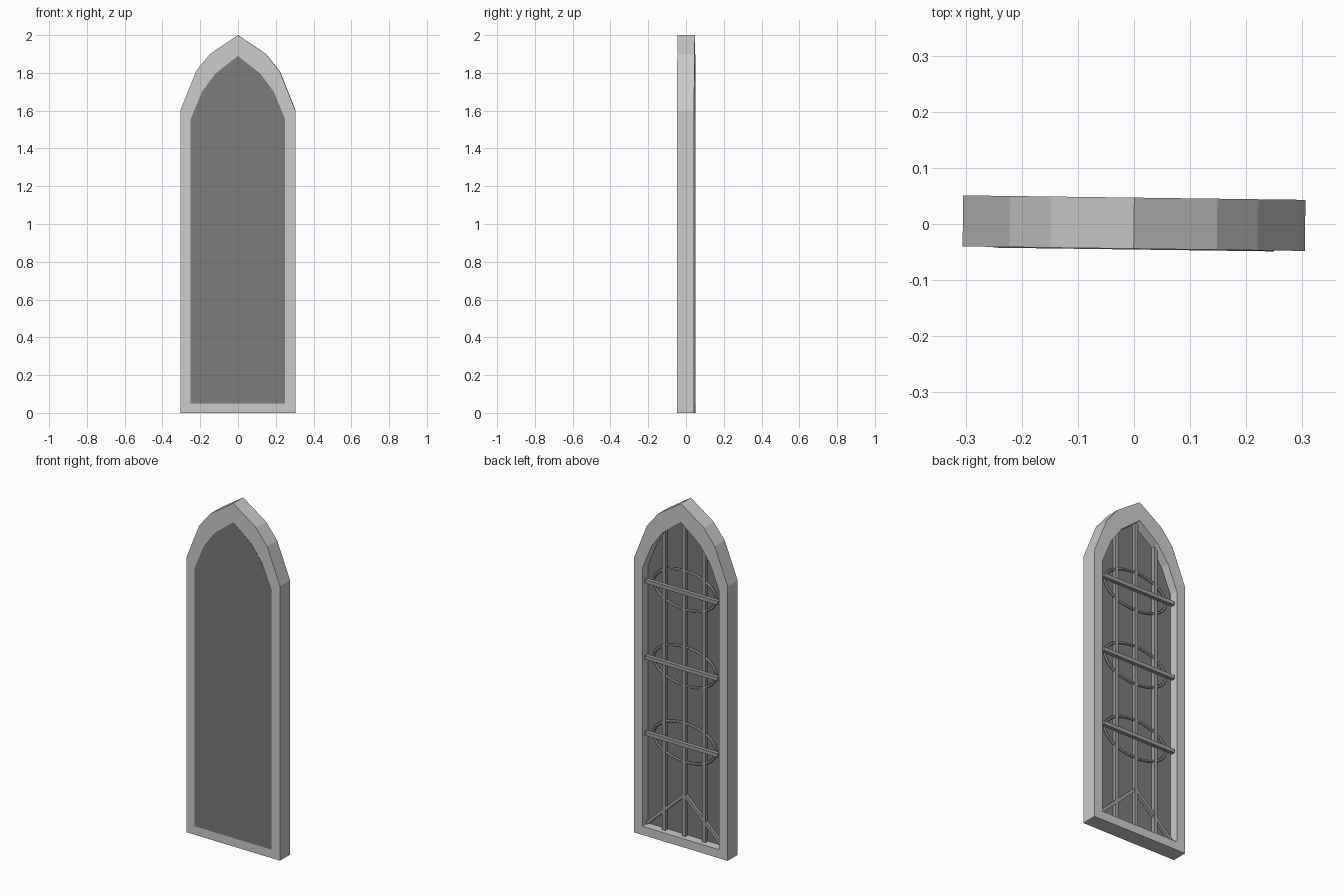
import bpy, bmesh, math
from mathutils import Matrix, Vector

if "Cube" in bpy.data.objects:
    bpy.data.objects.remove(bpy.data.objects["Cube"])

TURN = Matrix.Rotation(math.radians(-0.75), 4, 'Z')  # whole window is turned very slightly
BACK, FRONT = 0.047, -0.044


def material(name, value):
    m = bpy.data.materials.new(name)
    m.diffuse_color = (value, value, value, 1)
    m.use_nodes = True
    m.node_tree.nodes["Principled BSDF"].inputs["Base Color"].default_value = m.diffuse_color
    return m


dark = material("dark_glass", 0.2)
iron = material("dark_iron", 0.35)


def make_object(name, bm, mat=None):
    bmesh.ops.recalc_face_normals(bm, faces=bm.faces)
    bm.transform(TURN)
    mesh = bpy.data.meshes.new(name)
    bm.to_mesh(mesh)
    bm.free()
    ob = bpy.data.objects.new(name, mesh)
    bpy.context.collection.objects.link(ob)
    if mat:
        mesh.materials.append(mat)
    return ob


def arch(half):
    """Closed pointed-arch outline from its right half, apex last."""
    return half + [(-x, z) for x, z in reversed(half[:-1])]


def bar(name, a, b, y, w, d):
    """Square bar between two (x, z) points at depth y."""
    a, b = Vector((a[0], y, a[1])), Vector((b[0], y, b[1]))
    along = b - a
    bm = bmesh.new()
    bmesh.ops.create_cube(bm, size=1)
    bm.transform(Matrix.Diagonal((along.length, d, w, 1)))
    angle = -math.atan2(along.z, along.x)
    bm.transform(Matrix.Translation((a + b) / 2) @ Matrix.Rotation(angle, 4, 'Y'))
    make_object(name, bm, iron)


def oval_ring(name, z0, y, rx, rz, tube, segs=32, sides=6):
    bm = bmesh.new()
    rows = []
    for i in range(segs):
        t = 2 * math.pi * i / segs
        row = []
        for j in range(sides):
            p = 2 * math.pi * j / sides
            r = tube * math.cos(p)
            row.append(bm.verts.new(((rx + r) * math.cos(t), y + tube * math.sin(p),
                                     z0 + (rz + r) * math.sin(t))))
        rows.append(row)
    for i in range(segs):
        for j in range(sides):
            k, l = (i + 1) % segs, (j + 1) % sides
            bm.faces.new((rows[i][j], rows[k][j], rows[k][l], rows[i][l]))
    make_object(name, bm, iron)


outer = arch([(0.305, 0), (0.305, 1.6), (0.221, 1.81), (0.148, 1.9), (0, 2)])
inner = arch([(0.25, 0.05), (0.25, 1.555), (0.19, 1.70), (0.12, 1.795), (0, 1.89)])

# Stone frame: outer and inner arch bridged into a hollow band
bm = bmesh.new()
loops = [[bm.verts.new((x, y, z)) for x, z in pts]
         for pts, y in ((outer, FRONT), (outer, BACK), (inner, BACK), (inner, FRONT))]
n = len(outer)
for s in range(4):
    p, q = loops[s], loops[(s + 1) % 4]
    for i in range(n):
        k = (i + 1) % n
        bm.faces.new((p[i], p[k], q[k], q[i]))
make_object("frame", bm)

# Pane filling the opening, a hair proud of the frame front
bm = bmesh.new()
face = bm.faces.new([bm.verts.new((x, -0.0455, z)) for x, z in inner])
ext = bmesh.ops.extrude_face_region(bm, geom=[face], use_keep_orig=True)
bmesh.ops.translate(bm, vec=(0, 0.0405, 0),
                    verts=[g for g in ext["geom"] if isinstance(g, bmesh.types.BMVert)])
make_object("pane", bm, dark)

# Upright bars
for x, top in ((-0.13, 1.79), (0, 1.885), (0.13, 1.79)):
    bar("upright_bar", (x, 0.045), (x, top), 0.01, 0.021, 0.021)

# Cross bars with oval rings behind them
for z in (0.593, 1.037, 1.481):
    bar("cross_bar", (-0.237, z), (0.237, z), 0.032, 0.022, 0.022)
    oval_ring("oval_ring", z, 0.01, 0.204, 0.113, 0.008)

# Gable braces at the foot
for s in (-1, 1):
    bar("brace", (s * 0.245, 0.06), (0, 0.29), 0.01, 0.018, 0.018)
